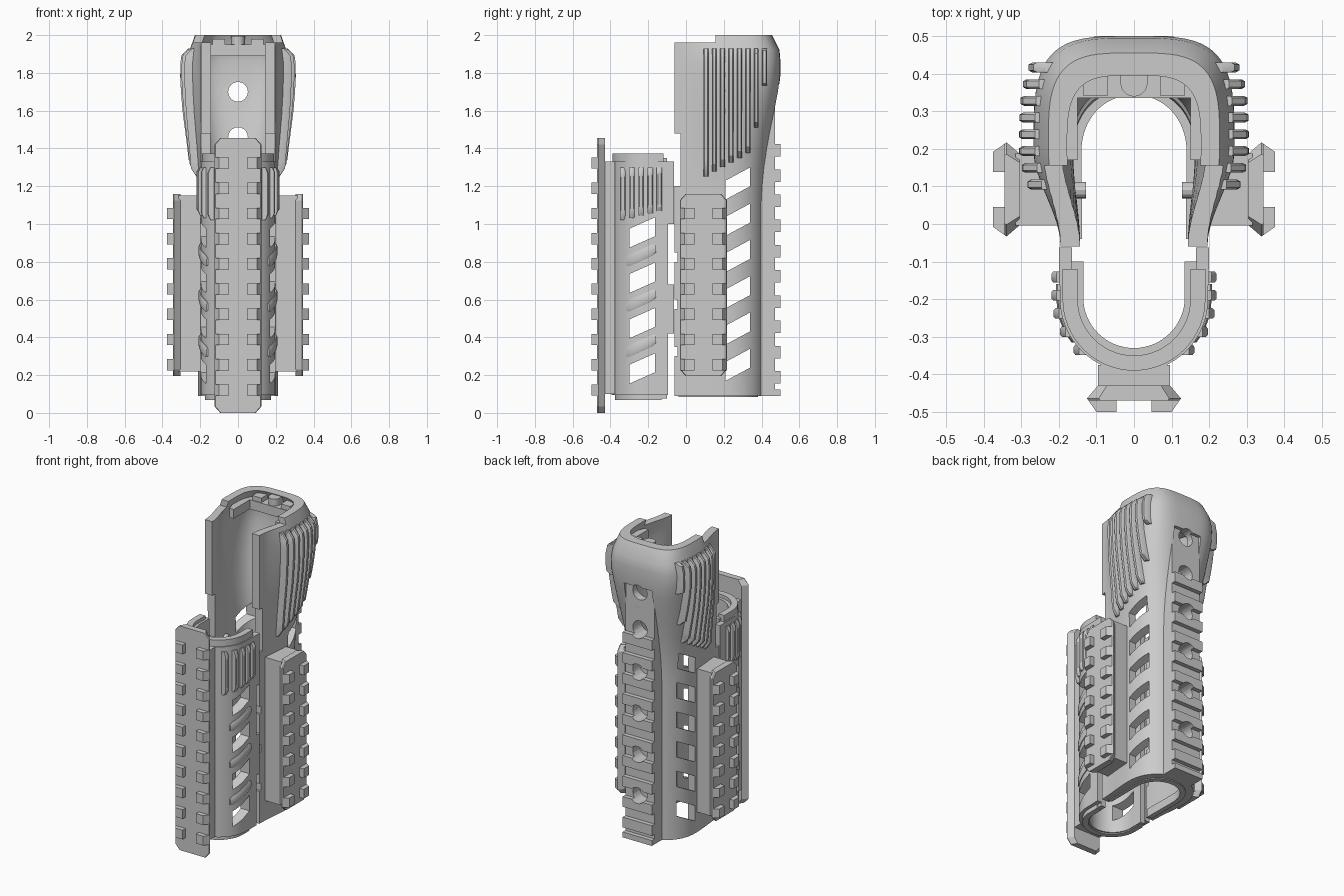
import bpy, bmesh, math

if "Cube" in bpy.data.objects:
    bpy.data.objects.remove(bpy.data.objects["Cube"])

PITCH = 0.1335

def finish(bm, name, smooth=True):
    bmesh.ops.recalc_face_normals(bm, faces=bm.faces)
    me = bpy.data.meshes.new(name)
    bm.to_mesh(me)
    bm.free()
    ob = bpy.data.objects.new(name, me)
    bpy.context.collection.objects.link(ob)
    if smooth:
        shade(ob)
    return ob

def activate(ob):
    bpy.ops.object.select_all(action='DESELECT')
    ob.select_set(True)
    bpy.context.view_layer.objects.active = ob

def shade(ob):
    activate(ob)
    bpy.ops.object.shade_smooth_by_angle(angle=math.radians(30))

def loft(bm, rings):
    """Closed rings joined in order, with capped ends."""
    vs = [[bm.verts.new(p) for p in r] for r in rings]
    n = len(vs[0])
    for a, b in zip(vs, vs[1:]):
        for i in range(n):
            j = (i + 1) % n
            bm.faces.new((a[i], a[j], b[j], b[i]))
    bm.faces.new(vs[0])
    bm.faces.new(vs[-1])

def prism(bm, pts, z0, z1):
    loft(bm, [[(x, y, z) for x, y in pts] for z in (z0, z1)])

def box(bm, x0, x1, y0, y1, z0, z1):
    prism(bm, [(x0, y0), (x1, y0), (x1, y1), (x0, y1)], z0, z1)

def cut(ob, build):
    bm = bmesh.new()
    build(bm)
    c = finish(bm, "cutter", False)
    c.hide_render = True
    m = ob.modifiers.new("cut", 'BOOLEAN')
    m.operation, m.solver, m.object = 'DIFFERENCE', 'EXACT', c
    activate(ob)
    bpy.ops.object.modifier_apply(modifier=m.name)
    bpy.data.objects.remove(c)
    shade(ob)

def u_profile(wf, w, yc, yb, n, y0, sy):
    """U-shaped line: straight legs from y0 to yc, then a superelliptic bend to yb."""
    half = []
    for i in range(8):
        t = i / 8
        y = y0 + (yc - y0) * t
        half.append((wf + (w - wf) * t * t * (3 - 2 * t), y))
    for i in range(17):
        a = math.pi / 2 * i / 16
        half.append((w * max(math.cos(a), 0) ** (2 / n) if i < 16 else 0,
                     yc + (yb - yc) * math.sin(a) ** (2 / n)))
    full = half + [(-x, y) for x, y in half[-2::-1]]
    return [(x, y * sy) for x, y in full]

def shell(name, levels, sy=1):
    """levels: (z, outer params, inner params)"""
    bm = bmesh.new()
    rows = [([bm.verts.new((x, y, z)) for x, y in u_profile(*o, sy)],
             [bm.verts.new((x, y, z)) for x, y in u_profile(*i, sy)]) for z, o, i in levels]
    n = len(rows[0][0])
    for (o0, i0), (o1, i1) in zip(rows, rows[1:]):
        for k in range(n - 1):
            bm.faces.new((o0[k], o0[k + 1], o1[k + 1], o1[k]))
            bm.faces.new((i0[k], i1[k], i1[k + 1], i0[k + 1]))
        for k in (0, n - 1):
            bm.faces.new((o0[k], o1[k], i1[k], i0[k]))
    for o, i in (rows[0], rows[-1]):
        for k in range(n - 1):
            bm.faces.new((o[k], i[k], i[k + 1], o[k + 1]))
    return finish(bm, name)

# upper handguard: z, half width, back y, squareness
TABLE = [(0.09, .212, .42, 2.2), (1.1, .212, .42, 2.2), (1.2, .213, .423, 2.3), (1.3, .219, .43, 2.4),
         (1.4, .23, .44, 2.6), (1.5, .243, .455, 2.8), (1.6, .256, .473, 3), (1.7, .264, .49, 3.3),
         (1.78, .268, .499, 3.6), (1.86, .267, .5, 3.7), (1.92, .256, .495, 3.6), (2.0, .228, .455, 3.6)]

def params(z):
    for a, b in zip(TABLE, TABLE[1:]):
        if z <= b[0]:
            t = (z - a[0]) / (b[0] - a[0])
            return [p + (q - p) * t for p, q in zip(a[1:], b[1:])]
    return TABLE[-1][1:]

def upper_x(y, z):
    w, yb, n = params(z)
    if y < .2:
        t = (y + .06) / .26
        return .195 + (w - .195) * t * t * (3 - 2 * t)
    return w * max(1 - ((y - .2) / (yb - .2)) ** n, .05) ** (1 / n)

def lower_x(y, z):
    return .2 if y > -.2 else math.sqrt(max(.195 ** 2 - ((y + .2) * .2 / .195) ** 2, 0)) + .003

upper = shell("upper_handguard", [
    (z, (.195, w, .2, yb, n, -.06), (.143, max(w - .05, .162), .19, yb - .06, n, -.06))
    for z, w, yb, n in TABLE])

def slanted(bm, y0, y1, zc, rise, h):
    r = [(y0, zc - rise / 2 - h / 2), (y1, zc + rise / 2 - h / 2),
         (y1, zc + rise / 2 + h / 2), (y0, zc - rise / 2 + h / 2)]
    loft(bm, [[(x, y, z) for y, z in r] for x in (-.5, .5)])

def cut_upper(bm):
    for k in range(6):
        slanted(bm, .21, .34, 1.215 - .192 * k, .07, .1)

def cut_edges(bm):
    box(bm, -.5, .5, -.2, .155, 1.96, 2.2)
    box(bm, -.5, .5, -.2, -.03, 1.2, 1.48)
    for z in (.3, .55, .8):
        box(bm, -.5, .5, -.2, -.045, z, z + .05)

def cut_channel(bm):
    box(bm, -.1, .1, .472, .7, 1.2, 1.74)

def cut_holes(bm):
    for z, y0 in [(1.7, .3), (1.46, .3)] + [(1.19 - 2 * PITCH * k, .4) for k in range(4)]:
        loft(bm, [[(.052 * math.cos(i * math.pi / 12), y, z + .052 * math.sin(i * math.pi / 12))
                   for i in range(24)] for y in (y0, .7)])

for c in (cut_upper, cut_edges, cut_channel, cut_holes):
    cut(upper, c)

# top ledge and stud inside the upper opening
bm = bmesh.new()
h = [(.15, .335), (.15, .17), (.18, .17), (.205, .25), (.205, .38), (.15, .45)]
prism(bm, h + [(-x, y) for x, y in h[::-1]], 1.89, 1.95)
finish(bm, "top_ledge")
bm = bmesh.new()
prism(bm, [(.036 * math.cos(a), .375 - .036 * math.sin(a)) for a in
           [i * math.pi / 10 for i in range(11)]] + [(-.036, .44), (.036, .44)], 1.9, 1.995)
for s in (1, -1):
    box(bm, *sorted((s * .07, s * .135)), .34, .41, 1.94, 1.98)
finish(bm, "top_studs")
shell("upper_bottom_lip", [(z, (.17, .17, .19, .38, 2.1, -.04), (.138, .14, .19, .343, 2.1, -.04))
                           for z in (.085, .14)])

# back rail: toothed side profile drawn across its width
prof = [(.37, .09), (.5, .09), (.5, .125), (.472, .125)]
for k in range(9, -1, -1):
    z = 1.39 - PITCH * k
    prof += [(.472, z - .033), (.5, z - .033), (.5, z + .033), (.472, z + .033)]
prof += [(.472, 1.72), (.43, 1.72), (.37, 1.3)]
bm = bmesh.new()
loft(bm, [[(x, y, z) for y, z in prof] for x in (-.105, .105)])
cut(finish(bm, "back_rail"), cut_holes)

# raised ribs that follow a surface
def ribs(name, specs, xfun, width, height, steps):
    bm = bmesh.new()
    for y, z0, z1 in specs:
        for s in (1, -1):
            rings = []
            for i in range(steps + 1):
                z = z0 + (z1 - z0) * i / steps
                x = xfun(y, z)
                e = height if 0 < i < steps else height * .3
                rings.append([(s * (x - .03), y - width, z), (s * (x + e * .75), y - width, z),
                              (s * (x + e), y - width * .6, z), (s * (x + e), y + width * .6, z),
                              (s * (x + e * .75), y + width, z), (s * (x - .03), y + width, z)])
            loft(bm, rings)
    finish(bm, name)

ribs("upper_grip_ribs", [(y, 1.25 + .55 * (y - .1) if y < .36 else 1.4 + (y - .35) * 5, 1.93)
                         for y in [.105 + .0445 * k for k in range(8)]], upper_x, .013, .038, 16)
ribs("lower_grip_ribs", [(-.335 + .0485 * k, 1.02 + .012 * k, 1.3) for k in range(5)],
     lower_x, .014, .02, 10)

# lower handguard and its liner
lower = shell("lower_handguard", [(z, (.2, .197, .2, .395, 2, .063), (.165, .165, .2, .365, 2, .063))
                                  for z in (.095, 1.33)], -1)
liner = shell("lower_liner", [(z, (.168, .168, .2, .368, 2, .1), (.135, .135, .195, .33, 2, .1))
                              for z in (.075, 1.35)], -1)
shell("lower_collar", [(z, (.19, .19, .2, .39, 2, .12), (.15, .15, .2, .35, 2, .12))
                       for z in (1.32, 1.372)], -1)
shell("lower_bottom_lip", [(z, (.175, .175, .2, .375, 2, .13), (.14, .14, .2, .34, 2, .13))
                           for z in (.068, .12)], -1)

def cut_lower(bm):
    for k in range(4):
        slanted(bm, -.3, -.165, .955 - .24 * k, .06, .1)

def cut_lower_edge(bm):
    box(bm, -.5, .5, -.095, .2, 0, .42)
    box(bm, -.5, .5, -.095, .2, .68, 1.0)

cut(lower, cut_lower)
cut(lower, cut_lower_edge)
cut(liner, cut_lower)

# slanted raised bars between the lower windows
bm = bmesh.new()
for k in range(3):
    for s in (1, -1):
        rings = []
        for i in range(11):
            y = -.315 + .155 * i / 10
            z = .835 - .24 * k + .07 * (i / 10 - .5)
            x, hh = lower_x(y, z), (.02 if i in (0, 10) else .03)
            rings.append([(s * (x - .03), y, z - hh), (s * (x + .004), y, z - hh),
                          (s * (x + .008), y, z - hh * .7), (s * (x + .008), y, z + hh * .7),
                          (s * (x + .004), y, z + hh), (s * (x - .03), y, z + hh)])
        loft(bm, rings)
finish(bm, "lower_slanted_bars")

# accessory rails: u across, d outward
def rail(name, place, L, inner, z0, z1, w0, w1, teeth):
    bm = bmesh.new()
    def poly(pts, zs):
        loft(bm, [[place(u * k, d, z) for u, d in pts] for z, k in zs])
    poly([(-.096, inner), (.096, inner), (.096, L - .03), (-.096, L - .03)], [(w0, 1), (w1, 1)])
    poly([(.096, L - .04), (.125, L - .006), (.12, L), (-.12, L), (-.125, L - .006), (-.096, L - .04)],
         [(z0, .75), (z0 + .035, 1), (z1 - .035, 1), (z1, .75)])
    for z in teeth:
        for s in (1, -1):
            poly([(s * .047, L - .01), (s * .047, L + .03), (s * .1, L + .03), (s * .125, L - .006)],
                 [(z - .03, 1), (z + .03, 1)])
    finish(bm, name)

rail("front_rail", lambda u, d, z: (u, -d, z), .47, .375, 0, 1.455, .1, 1.33,
     [.255 + PITCH * k for k in range(-1, 9)])
for s, side in ((1, "right"), (-1, "left")):
    rail(side + "_rail", lambda u, d, z: (s * d, .092 + u, z), .345, .17, .195, 1.16, .22, 1.15,
         [.255 + PITCH * k for k in range(7)])

# small pins inside the upper walls
bm = bmesh.new()
for s in (1, -1):
    loft(bm, [[(s * x, .09 + .022 * math.cos(i * math.pi / 6), 1.15 + .022 * math.sin(i * math.pi / 6))
               for i in range(12)] for x in (.128, .16)])
finish(bm, "wall_pins")
